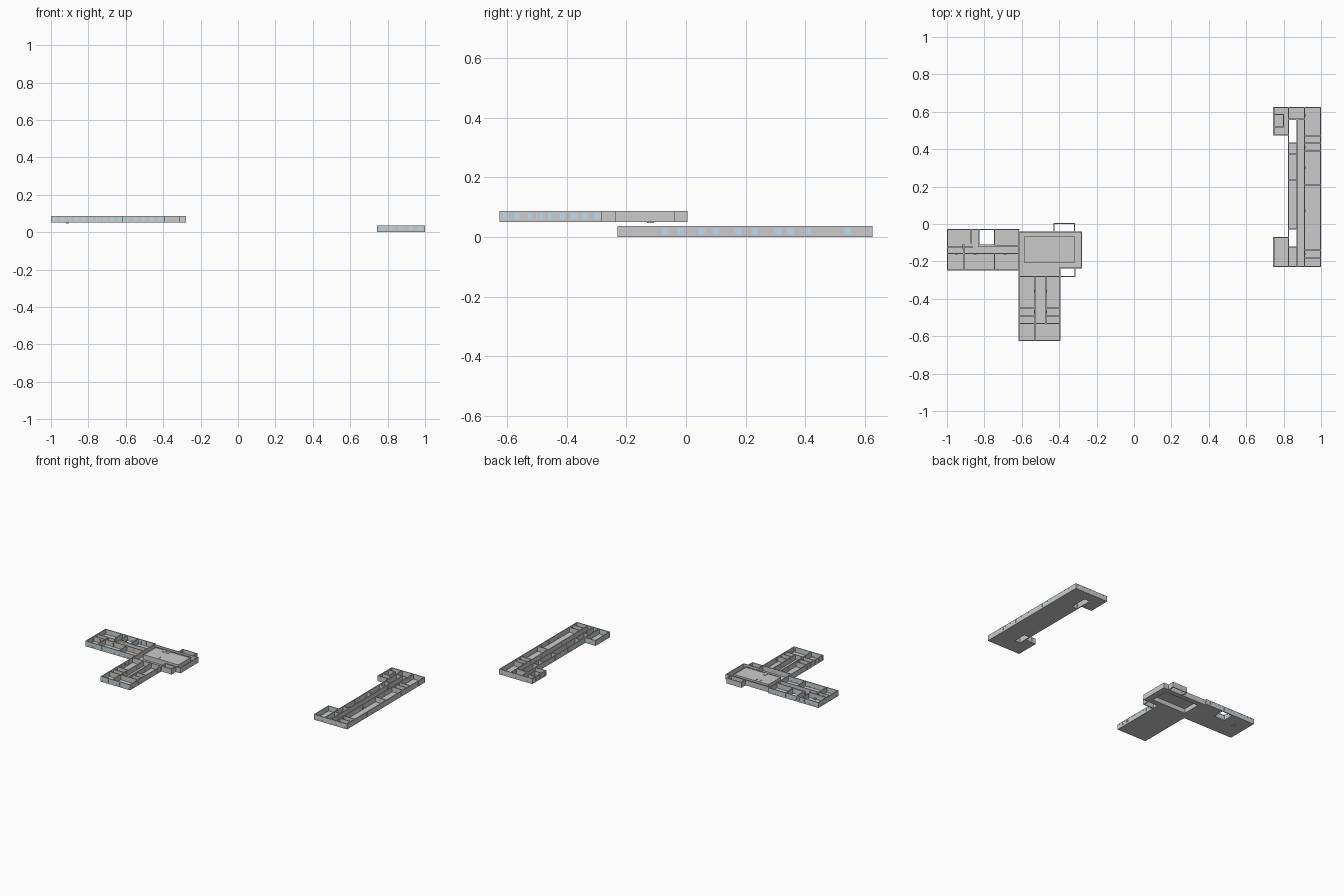
import bpy, bmesh

if "Cube" in bpy.data.objects:
    bpy.data.objects.remove(bpy.data.objects["Cube"])

T = 0.006          # wall thickness
H = 0.037          # storey height
SLAB = 0.003       # floor thickness
SILL, HEAD = 0.010, 0.030


def material(name, rgba):
    m = bpy.data.materials.new(name)
    m.diffuse_color = rgba
    m.use_nodes = True
    m.node_tree.nodes["Principled BSDF"].inputs["Base Color"].default_value = m.diffuse_color
    return m


GLASS = material("window_glass", (0.52, 0.72, 0.82, 1))
WOOD = material("door_wood", (0.55, 0.42, 0.28, 1))


class Part:
    """Collects boxes into one named object."""

    def __init__(self, name, mat=None):
        self.name, self.mat, self.bm = name, mat, bmesh.new()

    def box(self, x0, x1, y0, y1, z0, z1):
        v = bmesh.ops.create_cube(self.bm, size=1)["verts"]
        for p in v:
            p.co.x = (x0 + x1) / 2 + p.co.x * (x1 - x0)
            p.co.y = (y0 + y1) / 2 + p.co.y * (y1 - y0)
            p.co.z = (z0 + z1) / 2 + p.co.z * (z1 - z0)

    def done(self):
        me = bpy.data.meshes.new(self.name)
        self.bm.to_mesh(me)
        self.bm.free()
        ob = bpy.data.objects.new(self.name, me)
        bpy.context.collection.objects.link(ob)
        if self.mat:
            me.materials.append(self.mat)


def strip(part, a, b, s0, s1, z0, z1, t=T):
    """Box along the line a-b between distances s0 and s1."""
    if abs(a[1] - b[1]) < 1e-6:
        part.box(a[0] + s0, a[0] + s1, a[1] - t / 2, a[1] + t / 2, z0, z1)
    else:
        part.box(a[0] - t / 2, a[0] + t / 2, a[1] + s0, a[1] + s1, z0, z1)


def wall(part, glass, z, a, b, wins=0, width=0.022):
    """Wall with window openings; wins is a count or a list of positions."""
    a, b = sorted((a, b))
    length = (b[0] - a[0]) + (b[1] - a[1])
    if isinstance(wins, int):
        mids = [length * (i + 0.5) / wins for i in range(wins)]
    else:
        base = a[0] if abs(a[1] - b[1]) < 1e-6 else a[1]
        mids = [w - base for w in wins]
    s = -T / 2
    for m in mids:
        strip(part, a, b, s, m - width / 2, z, z + H)
        s = m + width / 2
        strip(part, a, b, m - width / 2, s, z, z + SILL)
        strip(part, a, b, m - width / 2, s, z + HEAD, z + H)
        strip(glass, a, b, m - width / 2, s, z + SILL, z + HEAD, T * 0.7)
    strip(part, a, b, s, length + T / 2, z, z + H)


def building(name, z, floors, outer, inner, doors):
    floor, shell = Part(name + "_floor"), Part(name + "_outer_walls")
    rooms, glass = Part(name + "_partitions"), Part(name + "_windows", GLASS)
    leaf = Part(name + "_doors", WOOD)
    for f in floors:
        floor.box(*f, z, z + SLAB)
    for a, b, n in outer:
        wall(shell, glass, z, a, b, n)
    for x0, y0, x1, y1 in inner:
        wall(rooms, glass, z, (x0, y0), (x1, y1))
    for x, y, across in doors:
        dx, dy = (0.007, 0.004) if across else (0.004, 0.007)
        leaf.box(x - dx, x + dx, y - dy, y + dy, z + SLAB, z + 0.027)
    for p in (floor, shell, rooms, glass, leaf):
        p.done()


# Lower building on the right: long bar with two end tabs
E, W, M = 0.997, 0.827, 0.747
N, S = 0.623, -0.227
building(
    "long_building", 0.0,
    floors=[(0.873, E, S, N), (W, 0.873, 0.56, N), (W, 0.873, -0.027, 0.433),
            (W, 0.873, S, -0.123), (M, W, 0.475, N), (M, W, S, -0.072)],
    outer=[((E, S), (E, N), [-.069, -.018, .052, .099, .176, .23, .31, .35, .408, .542]),
           ((M, N), (E, N), 5), ((M, S), (E, S), 5),
           ((M, 0.475), (M, N), 3), ((M, S), (M, -0.072), 3),
           ((M, 0.475), (W, 0.475), 1), ((M, -0.072), (W, -0.072), 1),
           ((W, -0.072), (W, 0.475), 12)],
    inner=[(0.912, S, 0.912, N), (0.873, S, 0.873, 0.56), (W, S, W, -0.072),
           (W, 0.475, W, N), (W, 0.56, 0.912, 0.56), (W, 0.433, 0.873, 0.433),
           (W, 0.375, 0.873, 0.375), (W, 0.235, 0.873, 0.235),
           (W, -0.027, 0.873, -0.027), (W, -0.123, 0.873, -0.123),
           (0.912, 0.47, E, 0.47), (0.912, 0.433, E, 0.433), (0.912, 0.39, E, 0.39),
           (0.912, 0.208, E, 0.208), (0.912, -0.14, E, -0.14),
           (0.912, -0.182, E, -0.182), (0.80, 0.52, 0.80, 0.585), (M, 0.52, 0.80, 0.52),
           (M, 0.585, 0.80, 0.585)],
    doors=[(0.912, y, False) for y in (0.58, 0.41, 0.3, 0.07, -0.16)]
    + [(0.873, y, False) for y in (0.4, 0.07, -0.15)])

# Upper building on the left: west wing, south wing and central hall
Z = 0.051
WX, WN, WS = -0.997, -0.030, -0.246
CX, SE, SS = -0.615, -0.395, -0.623
building(
    "wing_building", Z,
    floors=[(WX, -0.83, WS, WN), (-0.83, -0.745, WS, -0.112), (-0.745, CX, WS, WN),
            (CX, SE, SS, -0.203), (CX, -0.28, -0.07, -0.042),
            (CX, -0.585, -0.203, -0.07), (-0.318, -0.28, -0.235, -0.07),
            (SE, -0.318, -0.235, -0.203)],
    outer=[((WX, WS), (WX, WN), 5), ((WX, WS), (CX, WS), 10), ((WX, WN), (CX, WN), 10),
           ((CX, SS), (CX, -0.28), 9), ((SE, SS), (SE, -0.28), 9), ((CX, SS), (SE, SS), 5),
           ((CX, -0.28), (CX, -0.042), 0), ((CX, -0.042), (-0.28, -0.042), 0),
           ((-0.427, -0.042), (-0.427, 0.002), 0), ((-0.427, 0.002), (-0.318, 0.002), 0),
           ((-0.318, -0.042), (-0.318, 0.002), 0), ((-0.28, -0.235), (-0.28, -0.042), 0),
           ((SE, -0.235), (-0.28, -0.235), 0), ((-0.315, -0.28), (-0.315, -0.235), 0),
           ((SE, -0.28), (-0.315, -0.28), 0), ((SE, -0.28), (SE, -0.235), 0),
           ((-0.83, -0.112), (-0.83, WN), 3), ((-0.745, -0.112), (-0.745, WN), 3),
           ((-0.83, -0.112), (-0.745, -0.112), 3)],
    inner=[(WX, -0.158, CX, -0.158), (-0.83, -0.119, CX, -0.119),
           (WX, -0.122, -0.865, -0.122), (-0.91, WS, -0.91, -0.158),
           (-0.745, WS, -0.745, -0.158), (-0.87, -0.10, -0.87, WN),
           (-0.91, -0.158, -0.91, -0.122),
           (-0.53, SS, -0.53, -0.28), (-0.47, -0.535, -0.47, -0.28),
           (CX, -0.28, SE, -0.28), (CX, -0.448, -0.53, -0.448),
           (CX, -0.492, -0.53, -0.492), (CX, -0.532, SE, -0.532),
           (-0.47, -0.448, SE, -0.448), (-0.47, -0.492, SE, -0.492),
           (-0.585, -0.203, -0.318, -0.203), (-0.585, -0.07, -0.318, -0.07),
           (-0.585, -0.203, -0.585, -0.07), (-0.318, -0.203, -0.318, -0.07)],
    doors=[(x, -0.158, True) for x in (-0.95, -0.85, -0.69)]
    + [(-0.53, y, False) for y in (-0.36, -0.47)]
    + [(-0.47, y, False) for y in (-0.36, -0.47)])

# Raised ceiling of the central hall
hall = Part("hall_ceiling")
hall.box(-0.585, -0.318, -0.203, -0.07, Z + 0.031, Z + 0.034)
hall.done()

# Small stubs standing on the hall ceiling
stubs = Part("hall_stubs")
for x, y in ((-0.505, -0.085), (-0.475, -0.085), (-0.482, -0.185)):
    stubs.box(x - 0.008, x + 0.008, y - 0.015, y + 0.015, Z + 0.031, Z + H)
stubs.done()

# Stair foot that reaches just under the west wing floor
stair = Part("stair_foot")
stair.box(-0.92, -0.905, -0.13, -0.108, Z - 0.004, Z + 0.012)
stair.done()
